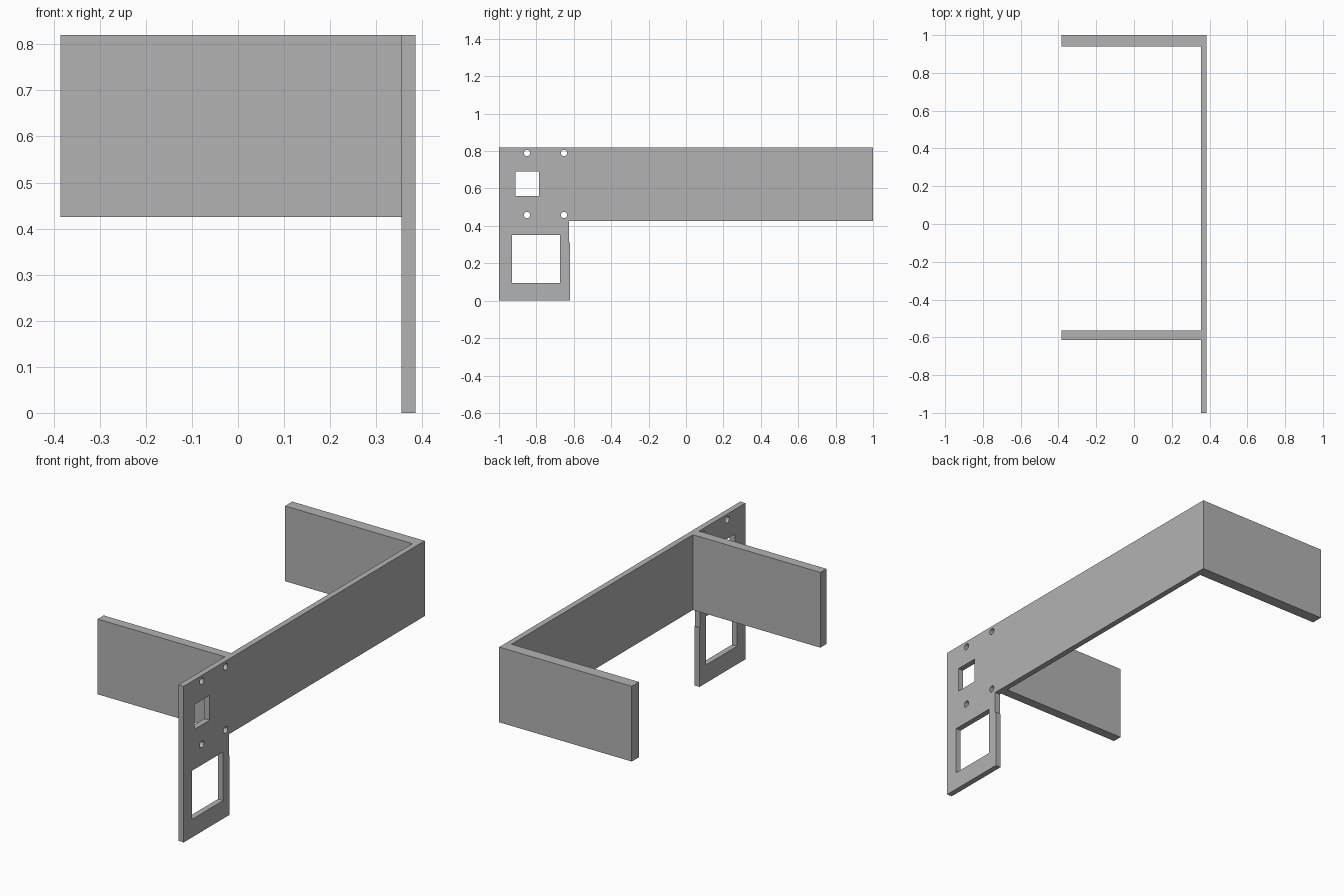
import bpy
import bmesh
from math import pi
from mathutils import Matrix, Vector

cube = bpy.data.objects.get("Cube")
if cube:
    bpy.data.objects.remove(cube, do_unlink=True)

INNER, OUTER = 0.355, 0.385      # panel thickness range in x
TOP, RAIL_BOTTOM = 0.82, 0.425

grey = bpy.data.materials.new("plain_grey")
grey.use_nodes = True
grey.diffuse_color = (0.45, 0.45, 0.45, 1)
grey.node_tree.nodes["Principled BSDF"].inputs["Base Color"].default_value = grey.diffuse_color


def finish(name, bm):
    bmesh.ops.recalc_face_normals(bm, faces=bm.faces)
    mesh = bpy.data.meshes.new(name)
    bm.to_mesh(mesh)
    bm.free()
    mesh.materials.append(grey)
    obj = bpy.data.objects.new(name, mesh)
    bpy.context.collection.objects.link(obj)
    return obj


def add_box(bm, low, high):
    low, high = Vector(low), Vector(high)
    matrix = Matrix.Translation((low + high) / 2) @ Matrix.Diagonal((*(high - low), 1))
    bmesh.ops.create_cube(bm, size=1, matrix=matrix)


# Side panel: long rail with a drop plate at the front end
bm = bmesh.new()
outline = [(-1, 0), (-0.62, 0), (-0.62, 0.31), (-0.625, 0.31),
           (-0.625, RAIL_BOTTOM), (1, RAIL_BOTTOM), (1, TOP), (-1, TOP)]
face = bm.faces.new([bm.verts.new((INNER, y, z)) for y, z in outline])
extruded = bmesh.ops.extrude_face_region(bm, geom=[face])["geom"]
bmesh.ops.translate(bm, vec=(OUTER - INNER, 0, 0),
                    verts=[v for v in extruded if isinstance(v, bmesh.types.BMVert)])
panel = finish("side_panel", bm)

# Cutters: two windows and four screw holes
bm = bmesh.new()
for (y0, z0), (y1, z1) in [((-0.912, 0.56), (-0.785, 0.69)),
                           ((-0.93, 0.095), (-0.673, 0.35))]:
    add_box(bm, (INNER - 0.1, y0, z0), (OUTER + 0.1, y1, z1))
for y in (-0.85, -0.652):
    for z in (0.458, 0.79):
        bmesh.ops.create_cone(
            bm, cap_ends=True, segments=24, radius1=0.017, radius2=0.017, depth=0.3,
            matrix=Matrix.Translation((INNER, y, z)) @ Matrix.Rotation(pi / 2, 4, "Y"))
cutter = finish("hole_cutter", bm)
cutter.hide_render = True

# Cut the openings, then discard the cutter
cut = panel.modifiers.new("openings", "BOOLEAN")
cut.operation = "DIFFERENCE"
cut.solver = "EXACT"
cut.object = cutter
bpy.context.view_layer.objects.active = panel
panel.select_set(True)
bpy.ops.object.modifier_apply(modifier=cut.name)
bpy.data.objects.remove(cutter, do_unlink=True)
bpy.ops.object.shade_smooth_by_angle()

# Arms reaching sideways from the rail
for name, y0, y1 in [("front_arm", -0.615, -0.565), ("back_arm", 0.94, 1)]:
    bm = bmesh.new()
    add_box(bm, (-OUTER, y0, RAIL_BOTTOM), (INNER, y1, TOP))
    finish(name, bm)
